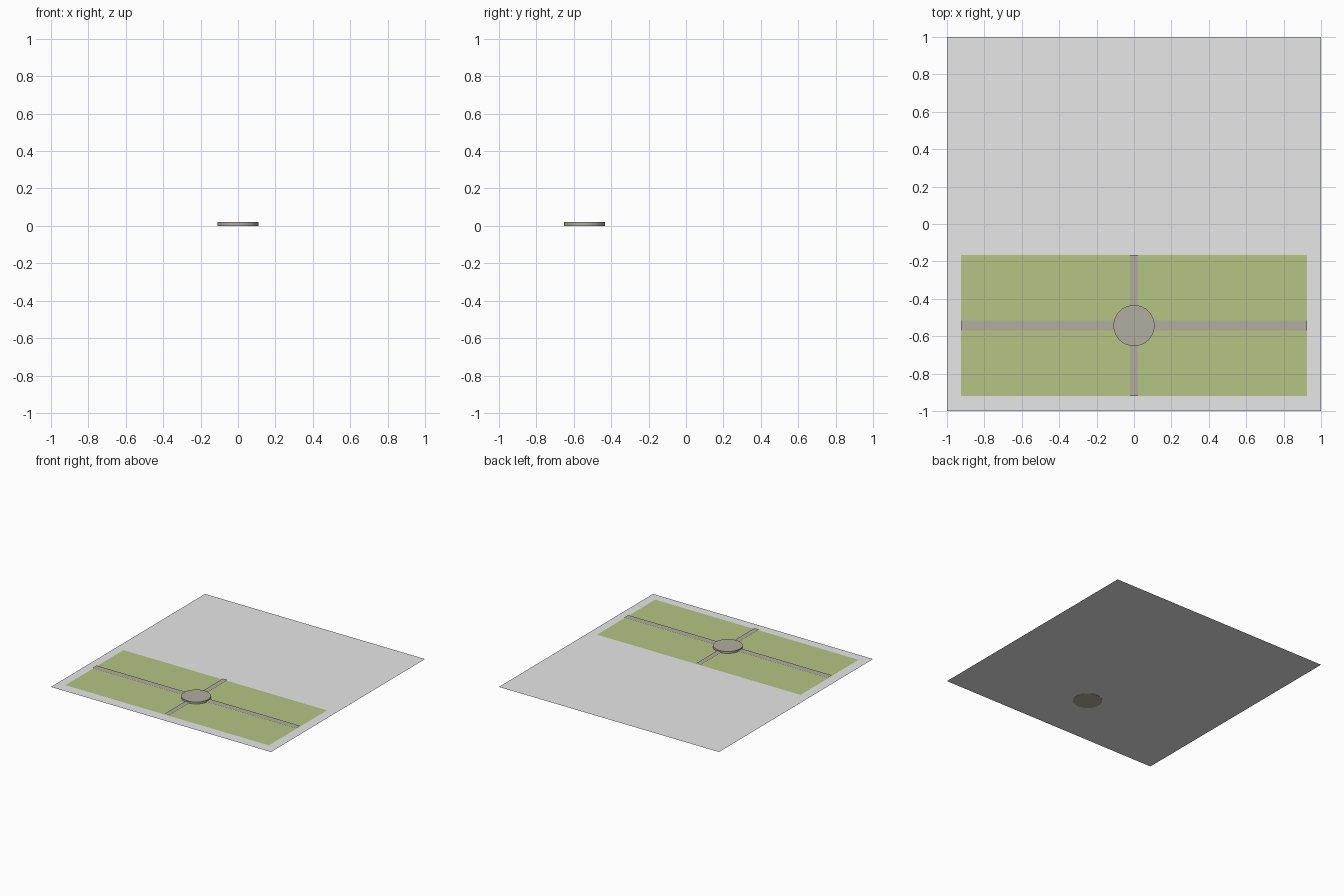
import bpy, bmesh

if "Cube" in bpy.data.objects:
    bpy.data.objects.remove(bpy.data.objects["Cube"])


def material(name, rgb):
    m = bpy.data.materials.new(name)
    m.diffuse_color = (*rgb, 1.0)
    m.use_nodes = True
    m.node_tree.nodes["Principled BSDF"].inputs["Base Color"].default_value = m.diffuse_color
    return m


PAVING = material("pale grey paving", (0.80, 0.80, 0.80))
GRASS = material("grass green", (0.46, 0.56, 0.23))
STONE = material("path stone", (0.44, 0.42, 0.35))


def sheet(name, x0, x1, y0, y1, z, mat):
    """Flat upward-facing rectangle."""
    mesh = bpy.data.meshes.new(name)
    mesh.from_pydata([(x0, y0, z), (x1, y0, z), (x1, y1, z), (x0, y1, z)],
                     [], [(0, 1, 2, 3)])
    mesh.materials.append(mat)
    obj = bpy.data.objects.new(name, mesh)
    bpy.context.collection.objects.link(obj)
    return obj


CY = -0.543  # centre line of the garden

# Ground and lawn, thin layered sheets
sheet("ground", -1, 1, -1, 1, 0.002, PAVING)
sheet("lawn", -0.925, 0.925, CY - 0.377, CY + 0.377, 0.006, GRASS)

# Crossing garden paths
sheet("long_path", -0.925, 0.925, CY - 0.027, CY + 0.027, 0.013, STONE)
sheet("short_path", -0.021, 0.021, CY - 0.377, CY + 0.377, 0.0135, STONE)

# Round stone plinth at the crossing
bpy.ops.mesh.primitive_cylinder_add(vertices=32, radius=0.11, depth=0.022,
                                    location=(0, CY, 0.011))
plinth = bpy.context.object
plinth.name = "round_plinth"
plinth.data.materials.append(STONE)
bpy.ops.object.shade_smooth_by_angle()
